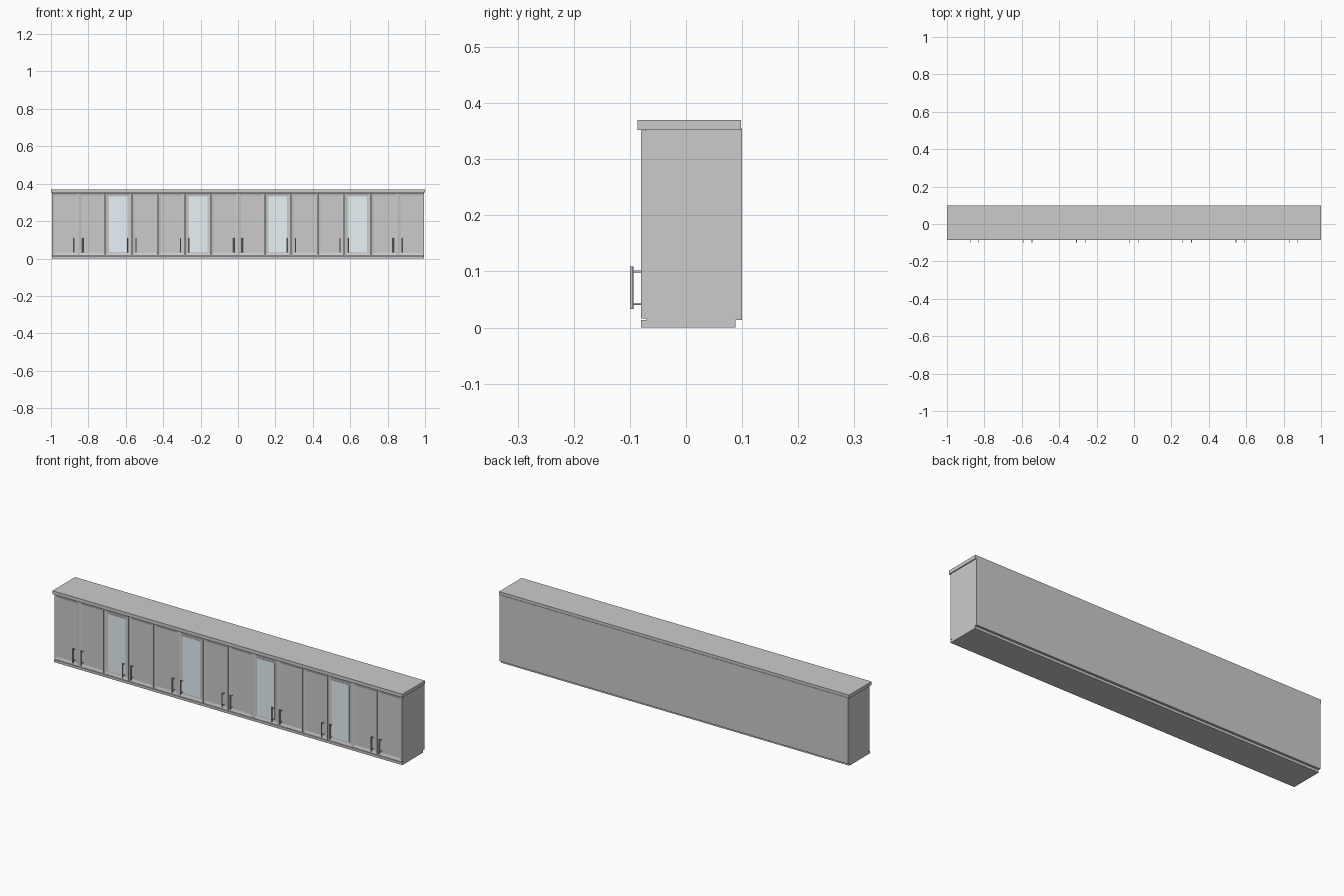
import bpy, bmesh
from mathutils import Matrix, Vector

if "Cube" in bpy.data.objects:
    bpy.data.objects.remove(bpy.data.objects["Cube"])

DOORS = 14
PITCH = 1.99 / DOORS
GLASS_DOORS = {2, 5, 8, 11}
FRONT, CARCASS_FRONT = -0.08, -0.07
RECESS = 0.004

glass = bpy.data.materials.new("pale_glass")
glass.diffuse_color = (0.80, 0.90, 0.93, 1)
glass.use_nodes = True
glass.node_tree.nodes["Principled BSDF"].inputs["Base Color"].default_value = glass.diffuse_color


def finish(name, bm, mat=None):
    bmesh.ops.recalc_face_normals(bm, faces=bm.faces)
    mesh = bpy.data.meshes.new(name)
    bm.to_mesh(mesh)
    bm.free()
    obj = bpy.data.objects.new(name, mesh)
    bpy.context.collection.objects.link(obj)
    if mat:
        mesh.materials.append(mat)
    return obj


def add_box(bm, x0, x1, y0, y1, z0, z1):
    size = Matrix.Diagonal((x1 - x0, y1 - y0, z1 - z0, 1))
    centre = Matrix.Translation(((x0 + x1) / 2, (y0 + y1) / 2, (z0 + z1) / 2))
    bmesh.ops.create_cube(bm, size=1, matrix=centre @ size)


def box(name, *bounds, mat=None):
    bm = bmesh.new()
    add_box(bm, *bounds)
    return finish(name, bm, mat)


def add_rod(bm, start, end, radius):
    a, b = Vector(start), Vector(end)
    turn = (b - a).to_track_quat('Z', 'Y').to_matrix().to_4x4()
    bmesh.ops.create_cone(bm, cap_ends=True, segments=12, radius1=radius, radius2=radius,
                          depth=(b - a).length, matrix=Matrix.Translation((a + b) / 2) @ turn)


def shaker_door(name, x0, x1, z0, z1, frame):
    # slab with a recessed centre panel
    bm = bmesh.new()
    add_box(bm, x0, x1, FRONT, CARCASS_FRONT, z0, z1)
    bm.normal_update()
    face = min(bm.faces, key=lambda f: f.calc_center_median().y)
    bmesh.ops.inset_region(bm, faces=[face], thickness=frame)
    bmesh.ops.translate(bm, verts=face.verts, vec=(0, RECESS, 0))
    return finish(name, bm)


def bar_handle(name, x):
    bm = bmesh.new()
    add_rod(bm, (x, -0.097, 0.033), (x, -0.097, 0.109), 0.003)
    for z in (0.042, 0.1):
        add_rod(bm, (x, -0.097, z), (x, FRONT, z), 0.002)
    obj = finish(name, bm)
    for p in obj.data.polygons:
        p.use_smooth = len(p.vertices) == 4
    return obj


# cabinet body, bottom light rail and top cornice
box("carcass", -0.995, 0.995, CARCASS_FRONT, 0.1, 0.013, 0.355)
box("bottom_rail", -0.995, 0.995, FRONT, 0.088, 0, 0.013)
box("cornice", -1, 1, -0.086, 0.098, 0.352, 0.37)

# row of doors, handles meeting at the middle of each pair
for i in range(DOORS):
    left = -0.995 + i * PITCH
    x0, x1 = left + 0.001, left + PITCH - 0.001
    z0, z1, frame = 0.016, 0.3515, 0.02
    shaker_door(f"door_{i + 1}", x0, x1, z0, z1, frame)
    if i in GLASS_DOORS:
        y = FRONT + RECESS
        box(f"glass_pane_{i + 1}", x0 + frame, x1 - frame, y - 0.002, y + 0.001,
            z0 + frame, z1 - frame, mat=glass)
    bar_handle(f"handle_{i + 1}", left + PITCH - 0.023 if i % 2 == 0 else left + 0.023)
